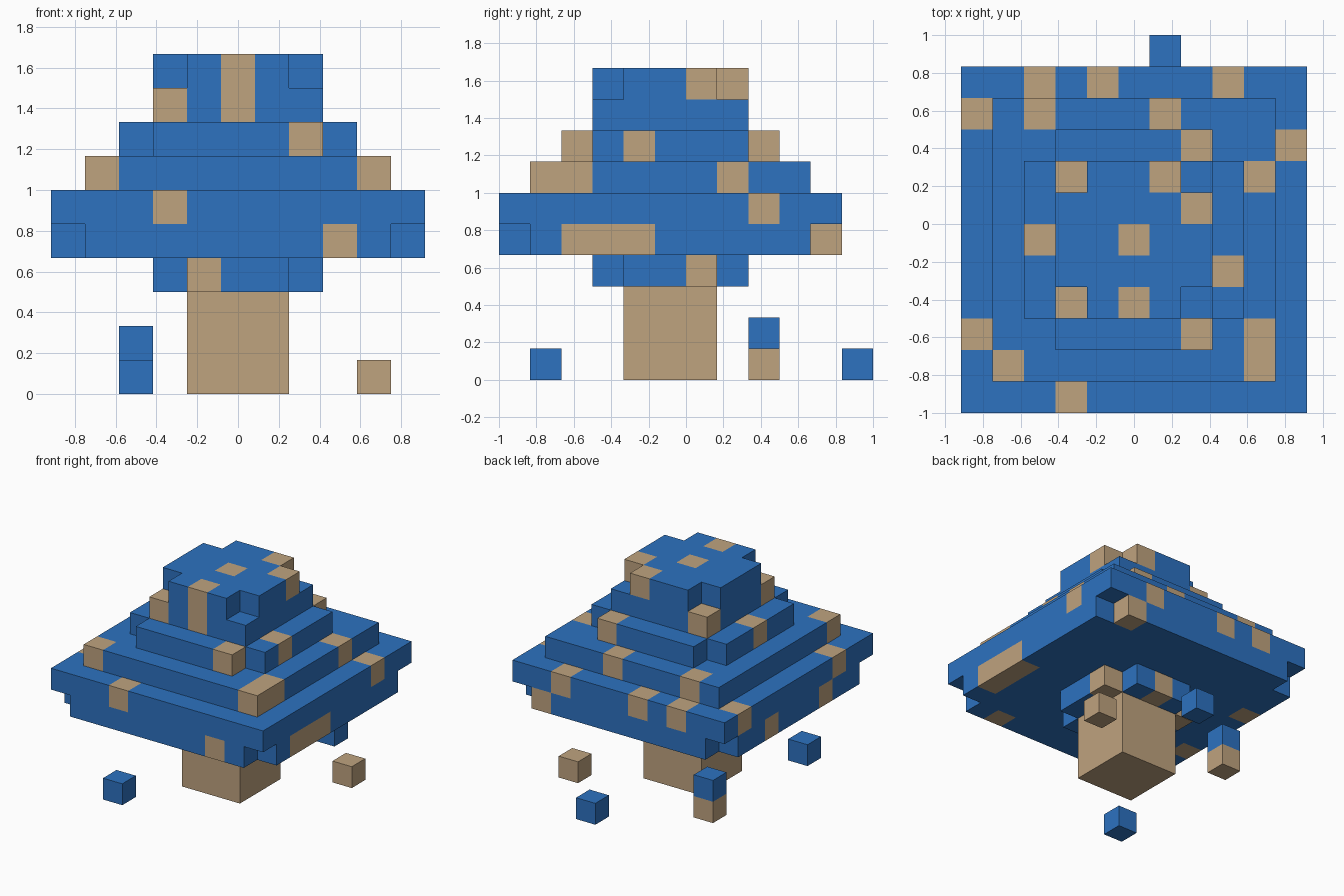
import bpy, bmesh
from mathutils import Vector

if "Cube" in bpy.data.objects:
    bpy.data.objects.remove(bpy.data.objects["Cube"], do_unlink=True)

U = 1 / 6  # edge length of one block


def make_material(name, rgb):
    m = bpy.data.materials.new(name)
    m.use_nodes = True
    m.diffuse_color = (*rgb, 1)
    m.node_tree.nodes["Principled BSDF"].inputs["Base Color"].default_value = (*rgb, 1)
    return m


BLUE = make_material("leaf blue", (0.026, 0.168, 0.527))
TAN = make_material("wood tan", (0.521, 0.366, 0.212))


def slab(lo, hi, level, cut_corners=False):
    """Square layer of blocks, optionally without its four corner blocks."""
    cells = {(i, j, level) for i in range(lo[0], hi[0] + 1) for j in range(lo[1], hi[1] + 1)}
    if cut_corners:
        cells -= {(i, j, level) for i in (lo[0], hi[0]) for j in (lo[1], hi[1])}
    return cells


# Each part: name -> (blocks, columns of the tan blocks)
parts = {
    # trunk
    "trunk": (slab((4, 4), (6, 6), 0) | slab((4, 4), (6, 6), 1) | slab((4, 4), (6, 6), 2), "all"),
    # canopy tiers, bottom to top
    "canopy_collar": (slab((3, 3), (7, 7), 3, True), [(4, 3), (7, 6), (5, 7), (3, 6)]),
    "canopy_wide_lower": (slab((0, 0), (10, 10), 4, True),
                          [(8, 0), (10, 2), (10, 3), (10, 4), (9, 10), (0, 7), (0, 3)]),
    "canopy_wide_upper": (slab((0, 0), (10, 10), 5),
                          [(2, 10), (4, 10), (8, 10), (0, 9), (10, 8), (0, 2), (3, 0)]),
    "canopy_step": (slab((1, 1), (9, 9), 6),
                    [(2, 9), (6, 9), (9, 7), (9, 2), (9, 1), (1, 1)]),
    "canopy_shoulder": (slab((2, 2), (8, 8), 7, True), [(7, 8), (2, 5), (8, 4), (7, 2)]),
    "canopy_crown_base": (slab((3, 3), (7, 7), 8), [(3, 3), (3, 7), (5, 3)]),
    "canopy_crown_top": (slab((3, 3), (7, 7), 9, True), [(6, 7), (7, 6), (5, 5), (5, 3)]),
    # loose blocks on the ground
    "fallen_leaf_front": ({(2, 1, 0)}, []),
    "fallen_leaf_back": ({(6, 11, 0)}, []),
    "fallen_wood_left": ({(9, 8, 0)}, "all"),
    "fallen_stack_wood": ({(2, 8, 0)}, "all"),
    "fallen_stack_leaf": ({(2, 8, 1)}, []),
}

solid = set().union(*(cells for cells, _ in parts.values()))
OFFSET = Vector((5.5, 6, 0))


def build_part(name, cells, tan):
    """Weld the outer block faces of one part and colour them block by block."""
    bm = bmesh.new()
    verts = {}

    def vert(p):
        if p not in verts:
            verts[p] = bm.verts.new((Vector(p) - OFFSET) * U)
        return verts[p]

    for cell in sorted(cells):
        for axis in range(3):
            a, b = (axis + 1) % 3, (axis + 2) % 3
            for side in (0, 1):
                near = list(cell)
                near[axis] += 2 * side - 1
                if tuple(near) in solid:
                    continue
                ring = []
                for da, db in ((0, 0), (1, 0), (1, 1), (0, 1)):
                    p = list(cell)
                    p[axis] += side
                    p[a] += da
                    p[b] += db
                    ring.append(vert(tuple(p)))
                face = bm.faces.new(ring if side else ring[::-1])
                face.material_index = int(tan == "all" or cell[:2] in tan)
    mesh = bpy.data.meshes.new(name)
    bm.to_mesh(mesh)
    bm.free()
    mesh.materials.append(BLUE)
    mesh.materials.append(TAN)
    bpy.context.collection.objects.link(bpy.data.objects.new(name, mesh))


for part_name, (blocks, tan_columns) in parts.items():
    build_part(part_name, blocks, tan_columns)
